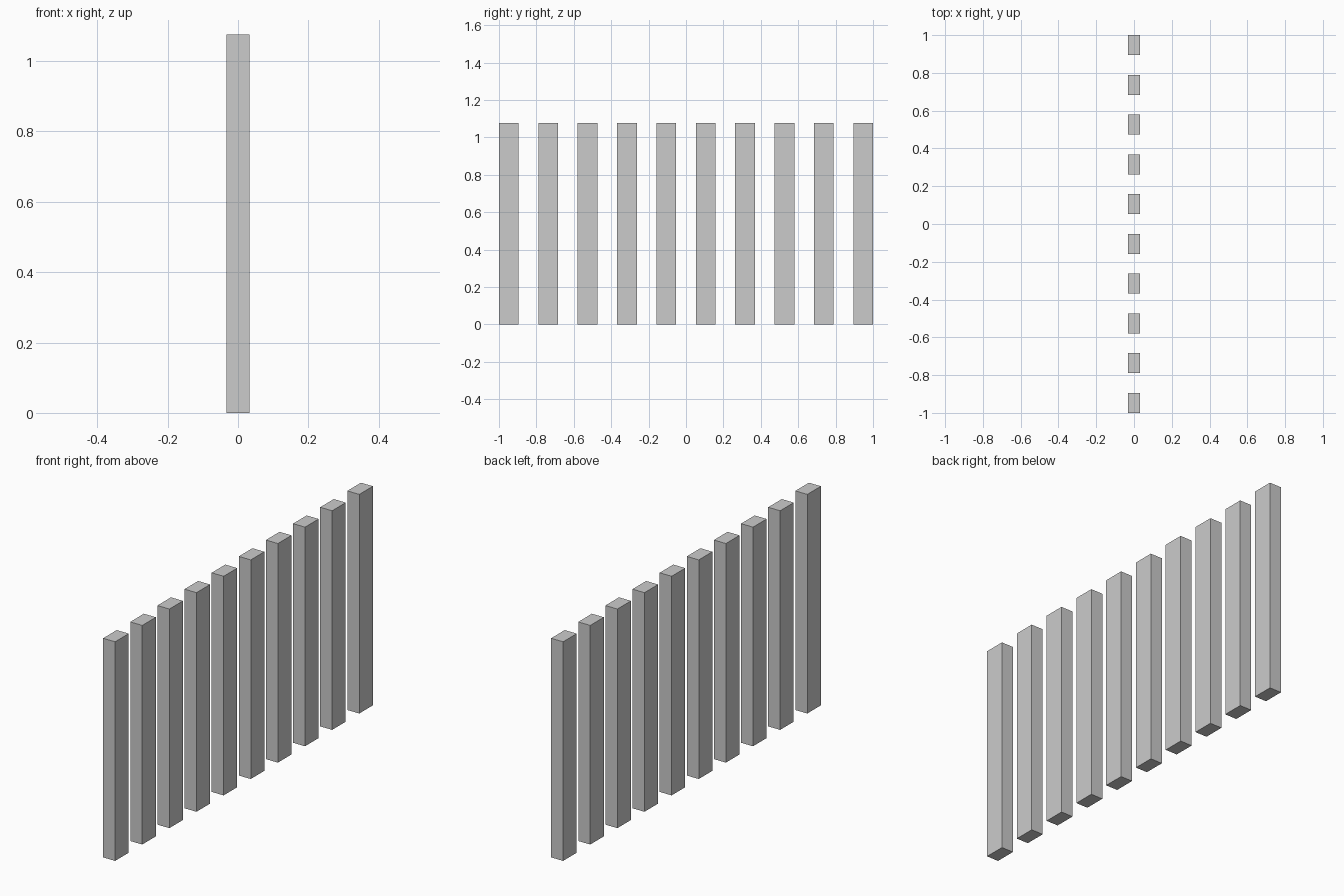
import bpy

if "Cube" in bpy.data.objects:
    bpy.data.objects.remove(bpy.data.objects["Cube"])

COUNT = 10
LENGTH = 2.0
HEIGHT = 1.076
THICKNESS = 0.065
WIDTH = LENGTH / (2 * COUNT - 1)   # gaps are as wide as the slats


def add_box(name, location, size):
    bpy.ops.mesh.primitive_cube_add(size=1, location=location)
    box = bpy.context.object
    box.name = name
    box.scale = size
    bpy.ops.object.transform_apply(location=False, rotation=False, scale=True)
    return box


# Row of upright slats along y
for i in range(COUNT):
    y = -LENGTH / 2 + WIDTH / 2 + i * 2 * WIDTH
    add_box(f"slat_{i + 1}", (0, y, HEIGHT / 2), (THICKNESS, WIDTH, HEIGHT))
